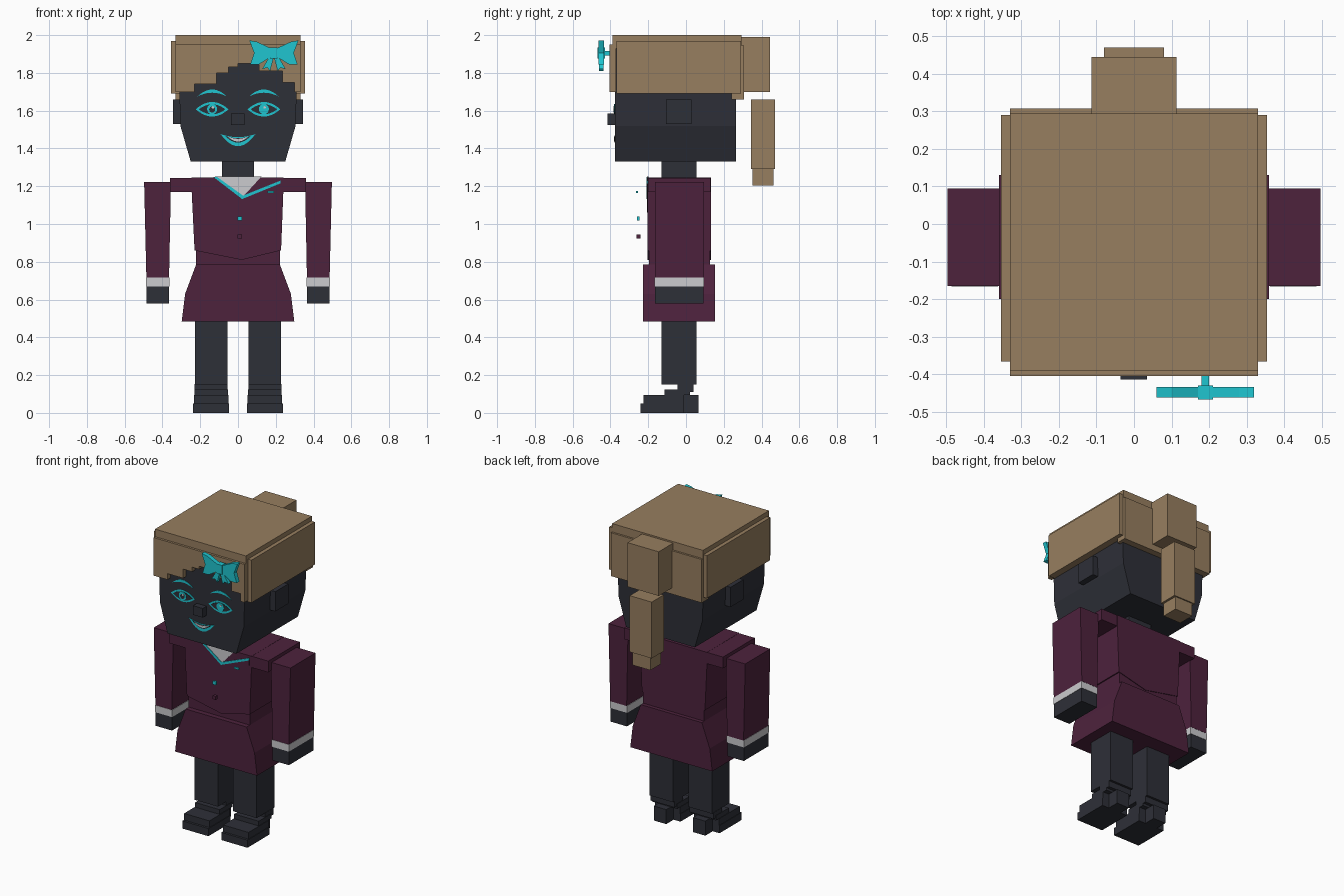
import bpy
import bmesh
import math

cube = bpy.data.objects.get("Cube")
if cube:
    bpy.data.objects.remove(cube, do_unlink=True)


def material(name, r, g, b):
    m = bpy.data.materials.new(name)
    m.use_nodes = True
    m.diffuse_color = (r, g, b, 1)
    m.node_tree.nodes["Principled BSDF"].inputs["Base Color"].default_value = (r, g, b, 1)
    return m


TAN = material("tan_hair", 0.31, 0.21, 0.115)
DARK = material("charcoal_skin", 0.027, 0.029, 0.039)
MAROON = material("maroon_cloth", 0.075, 0.016, 0.046)
CYAN = material("cyan_trim", 0.014, 0.56, 0.63)
WHITE = material("pale_grey", 0.6, 0.6, 0.62)


def prism(name, pts, y0, y1, mat):
    """Extrude an x-z outline from y0 (front) to y1 (back)."""
    bm = bmesh.new()
    face = bm.faces.new([bm.verts.new((x, y0, z)) for x, z in pts])
    out = bmesh.ops.extrude_face_region(bm, geom=[face])
    moved = [v for v in out["geom"] if isinstance(v, bmesh.types.BMVert)]
    bmesh.ops.translate(bm, verts=moved, vec=(0, y1 - y0, 0))
    bmesh.ops.recalc_face_normals(bm, faces=bm.faces)
    me = bpy.data.meshes.new(name)
    bm.to_mesh(me)
    bm.free()
    me.materials.append(mat)
    ob = bpy.data.objects.new(name, me)
    bpy.context.collection.objects.link(ob)
    return ob


def flip(pts, centre=0):
    return [(2 * centre - x, z) for x, z in reversed(pts)]


def box(name, x, y, z, mat):
    return prism(name, [(x[0], z[0]), (x[1], z[0]), (x[1], z[1]), (x[0], z[1])], *y, mat)


def pair(name, pts, y0, y1, mat):
    prism("left_" + name, pts, y0, y1, mat)
    prism("right_" + name, flip(pts), y0, y1, mat)


def pair_box(name, x, y, z, mat):
    pair(name, [(x[0], z[0]), (x[1], z[0]), (x[1], z[1]), (x[0], z[1])], *y, mat)


def lens(cx, z, half, top, bottom, n=12):
    """Outline between two arcs that share their end points."""
    ts = [-1 + 2 * i / n for i in range(n + 1)]
    upper = [(cx + half * t, z + top * (1 - t * t)) for t in ts]
    lower = [(cx + half * t, z + bottom * (1 - t * t)) for t in reversed(ts[1:-1])]
    return upper + lower


def disc(cx, cz, r, n=14):
    return [(cx + r * math.cos(math.tau * i / n), cz + r * math.sin(math.tau * i / n))
            for i in range(n)]


def mirror_outline(half):
    return half + flip(half)


# Head, ears, nose, neck
prism("head", mirror_outline([(0.25, 1.33), (0.305, 1.52), (0.31, 1.69), (0.31, 1.95)]),
      -0.375, 0.265, DARK)
pair_box("ear", (0.3, 0.345), (-0.105, 0.03), (1.53, 1.66), DARK)
box("nose", (-0.036, 0.034), (-0.415, -0.37), (1.525, 1.585), DARK)
box("neck", (-0.085, 0.085), (-0.13, 0.055), (1.22, 1.34), DARK)

# Hair: crown, stepped fringe, sides, back
box("hair_crown", (-0.33, 0.33), (-0.39, 0.295), (1.93, 2.0), TAN)
fringe = [(-0.33, 1.95), (-0.33, 1.7), (-0.23, 1.7), (-0.23, 1.74), (-0.115, 1.74),
          (-0.115, 1.8), (-0.05, 1.8), (-0.05, 1.83), (0, 1.83), (0, 1.85), (0.11, 1.85),
          (0.11, 1.81), (0.235, 1.81), (0.235, 1.75), (0.3, 1.75), (0.3, 1.7),
          (0.33, 1.7), (0.33, 1.95)]
prism("hair_fringe", fringe, -0.405, -0.37, TAN)
pair_box("hair_side", (0.3, 0.355), (-0.367, 0.29), (1.69, 1.97), TAN)
box("hair_back", (-0.33, 0.33), (0.24, 0.308), (1.66, 1.945), TAN)

# Ponytail
box("ponytail_base", (-0.113, 0.113), (0.28, 0.445), (1.7, 1.99), TAN)
box("ponytail_length", (-0.08, 0.08), (0.345, 0.47), (1.29, 1.66), TAN)
box("ponytail_tip", (-0.065, 0.065), (0.352, 0.462), (1.205, 1.29), TAN)

# Bow
BX = 0.19
wing = [(0.06, 1.972), (0.1, 1.965), (0.175, 1.93), (0.175, 1.885), (0.11, 1.845),
        (0.065, 1.845), (0.085, 1.905)]
tail = [(0.165, 1.885), (0.19, 1.885), (0.17, 1.81), (0.155, 1.828), (0.128, 1.82)]
for side, shape in (("right", lambda p: p), ("left", lambda p: flip(p, BX))):
    prism(side + "_bow_wing", shape(wing), -0.463, -0.434, CYAN)
    prism(side + "_bow_tail", shape(tail), -0.46, -0.437, CYAN)
box("bow_knot", (0.17, 0.21), (-0.468, -0.43), (1.875, 1.935), CYAN)
box("bow_stem", (0.18, 0.2), (-0.435, -0.4), (1.893, 1.915), CYAN)

# Eyes and brows, as thin stacked plates
FACE = -0.374


def decal(name, pts, layer, mat):
    prism(name, pts, FACE - 0.002 * layer - 0.001, FACE, mat)


for side, s in (("left", 1), ("right", -1)):
    cx = 0.137 * s
    decal(side + "_brow", lens(cx, 1.675, 0.078, 0.037, 0.02), 1, CYAN)
    decal(side + "_eye_rim", lens(cx, 1.607, 0.087, 0.039, -0.038), 1, CYAN)
    decal(side + "_eye_inner", lens(cx, 1.607, 0.07, 0.027, -0.026), 2, DARK)
    decal(side + "_iris", disc(cx, 1.608, 0.027), 3, CYAN)
    if s < 0:
        decal("right_pupil", disc(cx, 1.606, 0.016), 4, DARK)
    decal(side + "_eye_glint", disc(cx + 0.004, 1.617, 0.007, 8), 4.5, WHITE)

# Mouth
decal("lips", lens(0, 1.476, 0.092, -0.016, -0.064), 1, CYAN)
decal("mouth_gap", lens(0, 1.468, 0.07, -0.014, -0.037), 2, DARK)
decal("teeth", lens(0, 1.463, 0.055, -0.012, -0.026), 3, WHITE)

# Jacket
prism("jacket_body", [(-0.245, 1.245), (-0.245, 1.17), (-0.23, 0.86), (0.02, 0.81),
                      (0.228, 0.86), (0.24, 1.17), (0.24, 1.245)], -0.203, 0.132, MAROON)
box("jacket_shoulders", (-0.36, 0.36), (-0.2, 0.13), (1.17, 1.244), MAROON)
box("waist", (-0.222, 0.222), (-0.195, 0.128), (0.78, 0.87), MAROON)

# Collar, trim and buttons
prism("shirt_collar", [(-0.125, 1.252), (0.125, 1.252), (0.022, 1.14)], -0.206, -0.199, WHITE)
prism("right_lapel_trim", [(-0.132, 1.25), (-0.112, 1.25), (0.03, 1.148), (0.022, 1.132)],
      -0.209, -0.199, CYAN)
prism("left_lapel_trim", [(0.022, 1.132), (0.225, 1.215), (0.225, 1.23), (0.02, 1.148)],
      -0.208, -0.199, CYAN)
prism("left_lapel", [(0.022, 1.135), (-0.05, 1.06), (0.225, 1.18), (0.225, 1.216)],
      -0.206, -0.199, MAROON)
box("badge", (0.155, 0.19), (-0.265, -0.255), (1.165, 1.176), CYAN)
box("upper_button", (-0.002, 0.021), (-0.26, -0.247), (1.018, 1.04), CYAN)
box("lower_button", (-0.002, 0.021), (-0.262, -0.242), (0.922, 0.945), MAROON)

# Skirt
prism("skirt", mirror_outline([(0.298, 0.485), (0.28, 0.63), (0.222, 0.785)]),
      -0.228, 0.153, MAROON)

# Arms
pair("sleeve", [(0.365, 0.715), (0.485, 0.715), (0.497, 1.222), (0.355, 1.222)],
     -0.165, 0.095, MAROON)
pair_box("cuff", (0.362, 0.487), (-0.167, 0.094), (0.67, 0.716), WHITE)
pair_box("hand", (0.365, 0.485), (-0.164, 0.092), (0.58, 0.671), DARK)

# Legs and heeled shoes
pair_box("leg", (0.055, 0.227), (-0.13, 0.055), (0.15, 0.5), DARK)
pair_box("shoe_sole", (0.047, 0.237), (-0.24, -0.01), (0, 0.05), DARK)
pair_box("shoe_toe", (0.05, 0.234), (-0.225, -0.01), (0.05, 0.094), DARK)
pair_box("shoe_upper", (0.053, 0.231), (-0.115, 0.02), (0.094, 0.125), DARK)
pair_box("shoe_ankle", (0.055, 0.229), (-0.045, 0.04), (0.11, 0.152), DARK)
pair_box("shoe_shank", (0.11, 0.175), (-0.03, 0.02), (0.05, 0.11), DARK)
pair_box("shoe_heel", (0.097, 0.187), (-0.015, 0.067), (0, 0.095), DARK)
